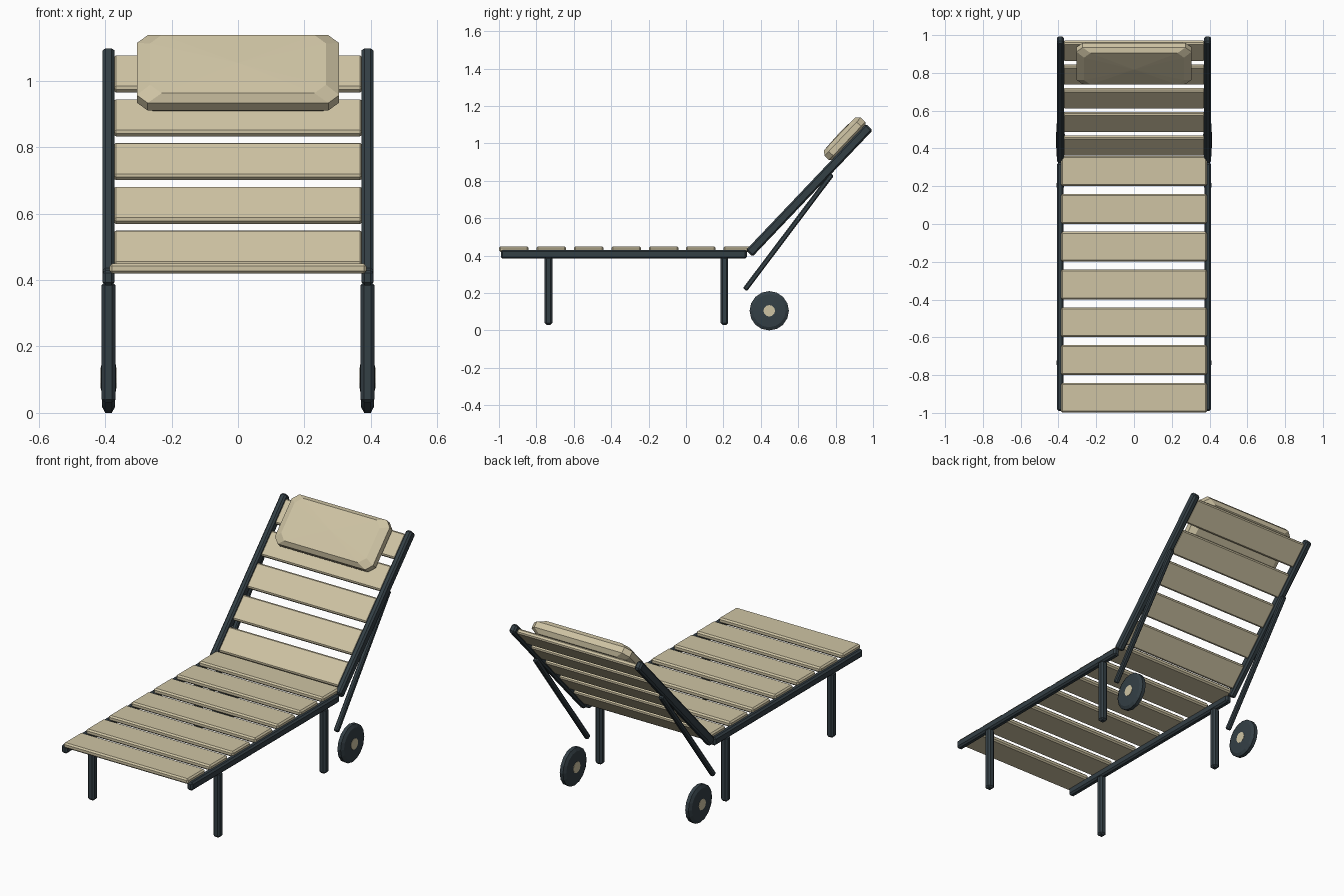
import bpy, bmesh, math
from mathutils import Vector, Matrix

cube = bpy.data.objects.get("Cube")
if cube:
    bpy.data.objects.remove(cube, do_unlink=True)


def material(name, color):
    m = bpy.data.materials.new(name)
    m.use_nodes = True
    m.diffuse_color = color
    m.node_tree.nodes["Principled BSDF"].inputs["Base Color"].default_value = color
    return m


BEIGE = material("warm beige", (0.62, 0.55, 0.37, 1))
SLATE = material("dark slate", (0.034, 0.05, 0.06, 1))


def add_object(name, bm, mat, matrix=Matrix()):
    bmesh.ops.recalc_face_normals(bm, faces=bm.faces)
    mesh = bpy.data.meshes.new(name)
    bm.to_mesh(mesh)
    bm.free()
    mesh.materials.append(mat)
    obj = bpy.data.objects.new(name, mesh)
    obj.matrix_world = matrix
    bpy.context.collection.objects.link(obj)
    return obj


def chamfered_box(name, size, mat, matrix, chamfer):
    bm = bmesh.new()
    bmesh.ops.create_cube(bm, size=1)
    bmesh.ops.scale(bm, vec=size, verts=bm.verts)
    bmesh.ops.bevel(bm, geom=bm.edges[:], offset=chamfer, segments=1,
                    affect='EDGES', profile=0.5)
    return add_object(name, bm, mat, matrix)


def bar(name, start, end, width, depth, chamfer):
    """Chamfered bar between two points lying in a plane of constant x."""
    a, b = Vector(start), Vector(end)
    d = b - a
    turn = Matrix.Rotation(math.atan2(d.z, d.y), 4, 'X')
    chamfered_box(name, (width, d.length, depth), SLATE,
                  Matrix.Translation((a + b) / 2) @ turn, chamfer)


def loft(name, rings, mat, matrix, dome=0):
    """Bridge closed rings of points and cap both ends."""
    bm = bmesh.new()
    loops = [[bm.verts.new(p) for p in ring] for ring in rings]
    n = len(rings[0])
    for lo, hi in zip(loops, loops[1:]):
        for i in range(n):
            j = (i + 1) % n
            bm.faces.new((lo[i], lo[j], hi[j], hi[i]))
    bm.faces.new(loops[0][::-1])
    top = bm.faces.new(loops[-1])
    if dome:
        centre = bmesh.ops.poke(bm, faces=[top])["verts"][0]
        centre.co.z += dome
    return add_object(name, bm, mat, matrix)


def disc_rings(profile, sides):
    return [[(x, r * math.cos(math.tau * i / sides), r * math.sin(math.tau * i / sides))
             for i in range(sides)] for r, x in profile]


def octagon(hx, hy, cut, z):
    quarter = [(hx, hy - cut), (hx - cut, hy)]
    right = [(x, -y) for x, y in quarter[::-1]] + quarter
    return [(x, y, z) for x, y in right + [(-x, -y) for x, y in right]]


# Frame of the reclined back: local y runs up the back, local z out of its face
HINGE = Vector((0, 0.338, 0.412))
BACK_TOP = Vector((0, 0.98, 1.087))
lean = BACK_TOP - HINGE
BACK = Matrix.Translation(HINGE) @ Matrix.Rotation(math.atan2(lean.z, lean.y), 4, 'X')

# Metal frame, legs, struts and wheels on both sides
for side, sx in (("left", 0.39), ("right", -0.39)):
    bar(f"{side}_seat_rail", (sx, -0.99, 0.407), (sx, 0.325, 0.407), 0.036, 0.046, 0.009)
    bar(f"{side}_back_rail", (sx, *HINGE.yz), (sx, *BACK_TOP.yz), 0.037, 0.05, 0.009)
    for end, y in (("front", -0.735), ("rear", 0.205)):
        bar(f"{side}_{end}_leg", (sx, y, 0.03), (sx, y, 0.395), 0.041, 0.041, 0.01)
    bar(f"{side}_support_strut", (sx, 0.315, 0.218), (sx, 0.78, 0.835), 0.026, 0.027, 0.006)

    place = Matrix.Translation((sx, 0.445, 0.105))
    half = [(0.105, 0.010), (0.088, 0.019), (0.036, 0.022)]
    tyre = [(r, -x) for r, x in half[::-1]] + half
    loft(f"{side}_wheel", disc_rings(tyre, 16), SLATE, place)
    loft(f"{side}_wheel_hub", disc_rings([(0.031, -0.0235), (0.031, 0.0235)], 12), BEIGE, place)

# Seat slats resting on the rails
for i in range(7):
    chamfered_box(f"seat_slat_{i + 1}", (0.775, 0.158, 0.03), BEIGE,
                  Matrix.Translation((0, -0.92 + 0.2 * i, 0.435)), 0.008)

# Back slats set between the rails
for i in range(5):
    chamfered_box(f"back_slat_{i + 1}", (0.75, 0.141, 0.027), BEIGE,
                  BACK @ Matrix.Translation((0, 0.112 + 0.182 * i, 0)), 0.007)

# Head cushion with chamfered edges and a slightly domed face
cushion = [octagon(0.27, 0.121, 0.03, 0.012), octagon(0.305, 0.141, 0.033, 0.035),
           octagon(0.305, 0.141, 0.033, 0.068), octagon(0.265, 0.121, 0.035, 0.09)]
loft("head_cushion", cushion, BEIGE, BACK @ Matrix.Translation((0, 0.796, 0)), 0.005)
